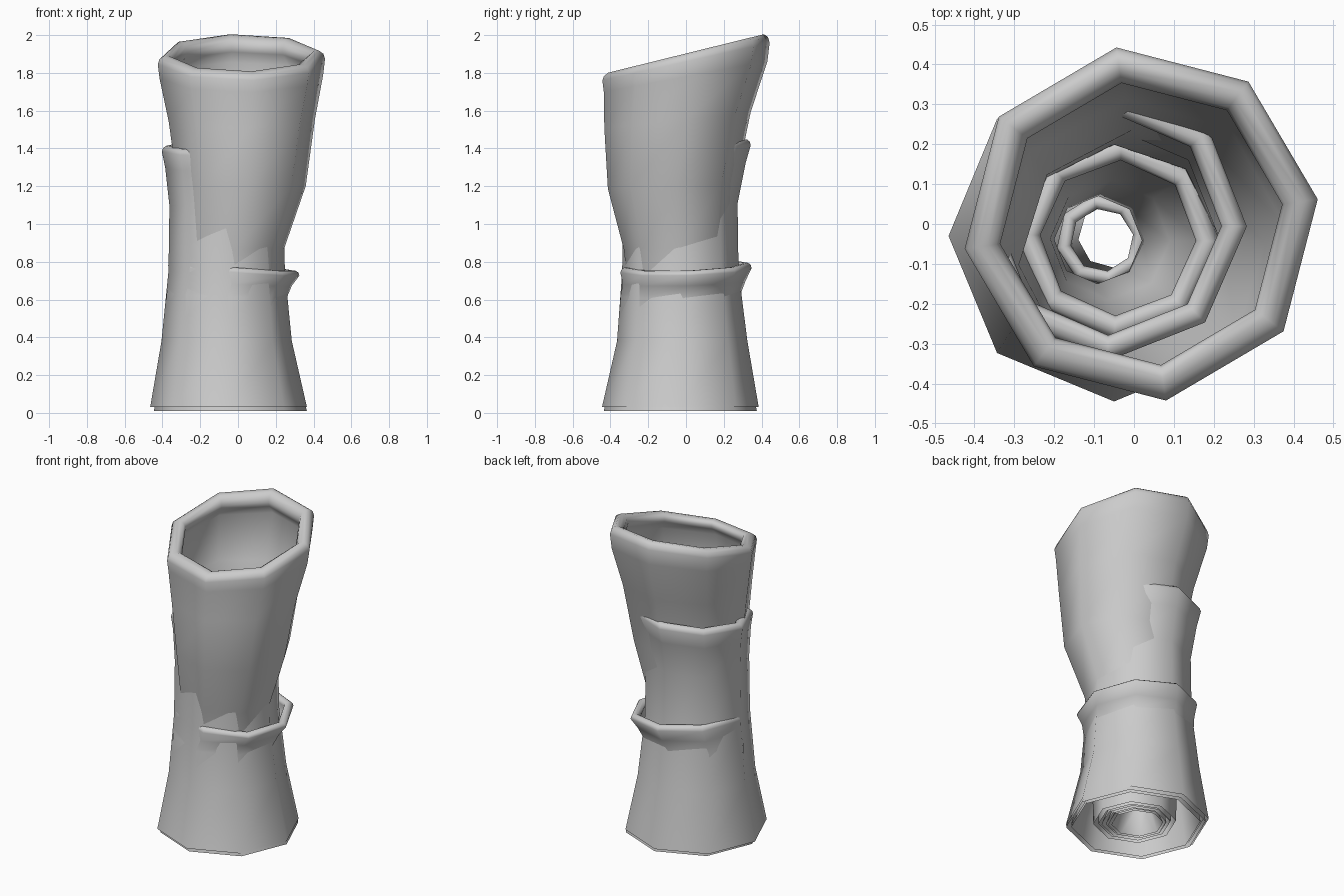
import bpy, bmesh, math

if "Cube" in bpy.data.objects:
    bpy.data.objects.remove(bpy.data.objects["Cube"])

SIDES = 8


def sleeve(name, path, phase, tilt=(0, 0), roll=0.04, wall=0.06):
    """Eight-sided open sleeve: outer wall up, rolled rim, inner wall back down.
    path rows are (centre x, centre y, z, radius) from bottom to top;
    phase twists the corners towards the rim, tilt leans the rim along x and y."""
    rings = list(path)
    cx, cy, top, r = path[-1]
    # rolled rim, a little more than half a circle
    for k in range(1, 7):
        a = math.radians(k * 36)
        rings.append((cx, cy, top + roll * math.sin(a), r - roll + roll * math.cos(a)))
    # inner wall
    for x, y, z, r in reversed(path[:-1]):
        rings.append((x, y, z, r - wall))
    bm = bmesh.new()
    loops = []
    span = top - path[0][2]
    for x, y, z, r in rings:
        h = max(0, (z - path[0][2]) / span)
        f = h ** 4
        loop = []
        for i in range(SIDES):
            a = math.radians(phase * min(h, 1) + i * 360 / SIDES)
            dx, dy = r * math.cos(a), r * math.sin(a)
            loop.append(bm.verts.new((x + dx, y + dy, z + f * (tilt[0] * dx + tilt[1] * dy))))
        loops.append(loop)
    for a, b in zip(loops, loops[1:]):
        for i in range(SIDES):
            j = (i + 1) % SIDES
            bm.faces.new((a[i], a[j], b[j], b[i]))
    bmesh.ops.recalc_face_normals(bm, faces=bm.faces)
    me = bpy.data.meshes.new(name)
    bm.to_mesh(me)
    bm.free()
    ob = bpy.data.objects.new(name, me)
    bpy.context.collection.objects.link(ob)
    bpy.ops.object.select_all(action='DESELECT')
    ob.select_set(True)
    bpy.context.view_layer.objects.active = ob
    bpy.ops.object.shade_smooth_by_angle(angle=math.radians(55))
    return ob


# tall flared sleeve with the big slanted mouth
sleeve("tall_sleeve", [
    (-0.03, -0.03, 0.02, 0.24), (-0.03, -0.03, 0.45, 0.25), (-0.035, -0.05, 0.87, 0.28),
    (0.02, -0.075, 1.2, 0.34), (0.02, -0.045, 1.55, 0.39), (0.018, -0.002, 1.78, 0.437),
    (0.018, 0.0, 1.86, 0.447)], 8, (0.0, 0.225), 0.045, 0.03)

# middle sleeve, rim showing on the left and back
sleeve("middle_sleeve", [
    (-0.05, -0.03, 0.03, 0.415), (-0.06, -0.02, 0.38, 0.345), (-0.06, -0.03, 0.75, 0.308),
    (-0.06, -0.03, 1.1, 0.303), (-0.06, -0.01, 1.3, 0.325), (-0.06, 0.0, 1.39, 0.343)],
    -1, (0.02, 0.08), 0.032, 0.03)

# short sleeve, rim showing on the right, front and back
sleeve("short_sleeve", [
    (-0.04, -0.03, 0.01, 0.405), (-0.055, -0.03, 0.25, 0.355), (-0.06, -0.03, 0.42, 0.322),
    (-0.06, -0.03, 0.62, 0.318), (-0.04, -0.01, 0.69, 0.325), (-0.022, 0.0, 0.755, 0.348)],
    3, (-0.08, 0.03), 0.028, 0.03)

# small sleeves nested deep inside
sleeve("inner_sleeve", [
    (-0.04, -0.03, 0.02, 0.2), (-0.09, -0.04, 0.3, 0.135), (-0.06, -0.04, 0.5, 0.175),
    (-0.04, -0.035, 0.74, 0.235), (-0.04, -0.035, 0.81, 0.255)], -2, (0.0, 0.0), 0.03, 0.025)
sleeve("core_sleeve", [
    (-0.05, -0.03, 0.02, 0.17), (-0.06, -0.03, 0.18, 0.1),
    (-0.08, -0.04, 0.26, 0.115)], 10, (0.0, 0.0), 0.018, 0.02)
